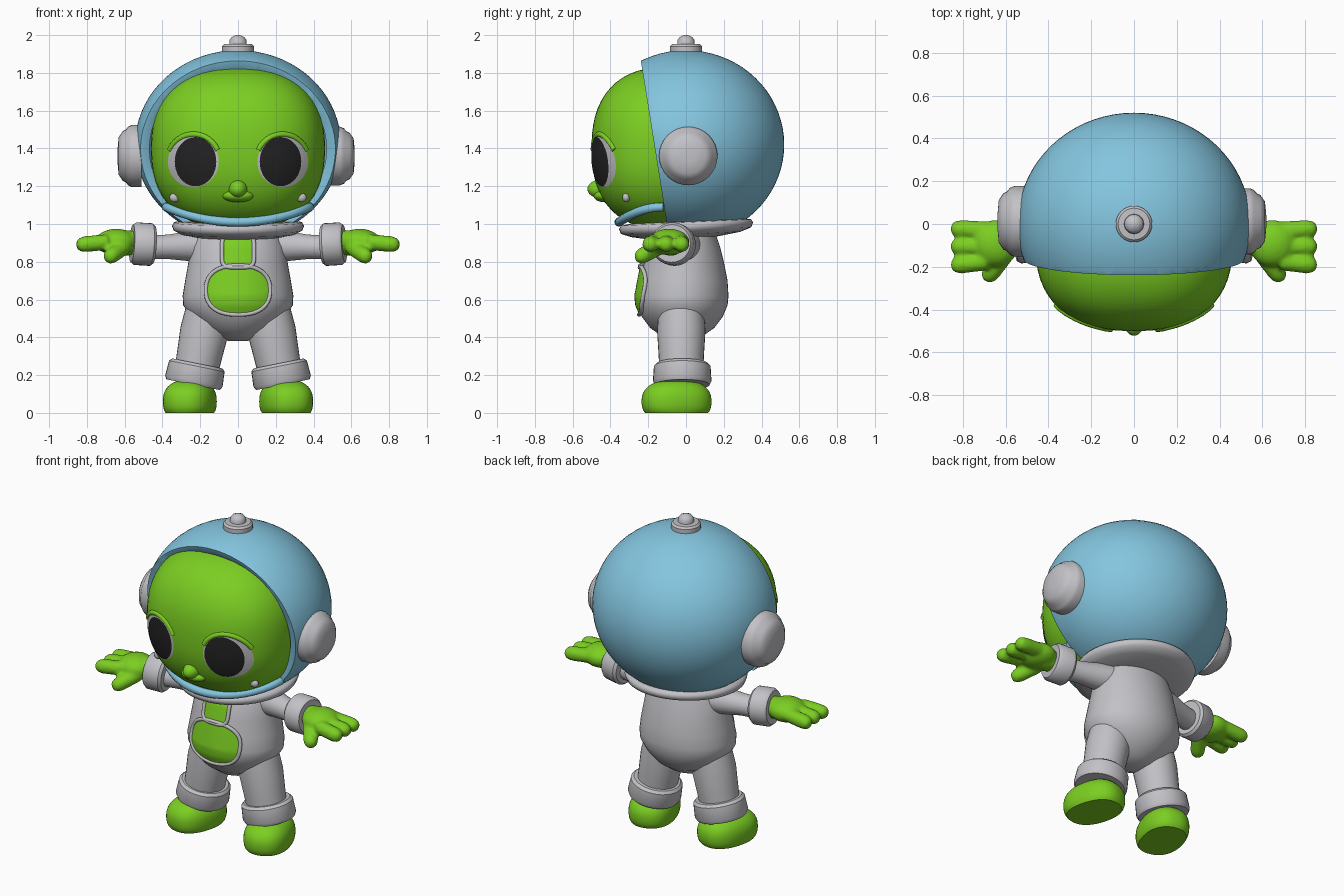
import bpy, bmesh, math
from mathutils import Vector, Matrix
from mathutils.bvhtree import BVHTree

old = bpy.data.objects.get("Cube")
if old:
    bpy.data.objects.remove(old, do_unlink=True)


def material(name, rgb):
    m = bpy.data.materials.new(name)
    m.use_nodes = True
    m.diffuse_color = (*rgb, 1)
    bsdf = next(n for n in m.node_tree.nodes if n.type == 'BSDF_PRINCIPLED')
    bsdf.inputs["Base Color"].default_value = (*rgb, 1)
    bsdf.inputs["Roughness"].default_value = 0.6
    return m


GREEN = material("skin_green", (0.2, 0.62, 0.016))
BLUE = material("helmet_blue", (0.23, 0.56, 0.74))
GREY = material("suit_grey", (0.54, 0.54, 0.57))
BLACK = material("pupil_black", (0.017, 0.017, 0.017))


# ---- helpers ----
def finish(obj, mat, mods=(), mirror=False, angle=40):
    """Link, add modifiers, convert to mesh and smooth."""
    bpy.context.collection.objects.link(obj)
    obj.data.materials.append(mat)
    for kind, props in list(mods) + ([('MIRROR', {})] if mirror else []):
        mod = obj.modifiers.new(kind.lower(), kind)
        for key, value in props.items():
            setattr(mod, key, value)
    bpy.ops.object.select_all(action='DESELECT')
    obj.select_set(True)
    bpy.context.view_layer.objects.active = obj
    bpy.ops.object.convert(target='MESH')
    bpy.ops.object.shade_smooth_by_angle(angle=math.radians(angle))
    return bpy.context.view_layer.objects.active


def part(name, bm, mat, mods=(), mirror=False, angle=40):
    bmesh.ops.recalc_face_normals(bm, faces=bm.faces)
    mesh = bpy.data.meshes.new(name)
    bm.to_mesh(mesh)
    bm.free()
    return finish(bpy.data.objects.new(name, mesh), mat, mods, mirror, angle)


def skin(bm, rings):
    """Bridge rings of points and cap both ends."""
    loops = [[bm.verts.new(p) for p in ring] for ring in rings]
    n = len(loops[0])
    for a, b in zip(loops, loops[1:]):
        for i in range(n):
            bm.faces.new((a[i], a[(i + 1) % n], b[(i + 1) % n], b[i]))
    bm.faces.new(loops[0])
    bm.faces.new(loops[-1])


def lathe(bm, base, axis, profile, seg=32):
    """Turned solid: profile of (distance along axis, radius)."""
    rot = Vector(axis).to_track_quat('Z', 'Y')
    skin(bm, [[Vector(base) + rot @ Vector((r * math.cos(k * math.tau / seg),
               r * math.sin(k * math.tau / seg), t)) for k in range(seg)]
              for t, r in profile])


def loft(bm, rows, tilt=0, seg=48):
    """Stacked ellipses: rows of (z, centre y, x radius, y radius)."""
    rings = []
    for z, cy, rx, ry in rows:
        ring = []
        for k in range(seg):
            a = k * math.tau / seg
            y = cy + ry * math.sin(a)
            ring.append((rx * math.cos(a), y, z + tilt * y))
        rings.append(ring)
    skin(bm, rings)


def blob(bm, centre, radii, power=2, turn=0, seg=48):
    """Rounded box or ellipsoid."""
    verts = bmesh.ops.create_uvsphere(bm, u_segments=seg, v_segments=seg // 2, radius=1)["verts"]
    rot = Matrix.Rotation(turn, 3, 'Z')
    for v in verts:
        s = sum(abs(c) ** power for c in v.co) ** (-1 / power)
        v.co = Vector(centre) + rot @ Vector([c * s * r for c, r in zip(v.co, radii)])


def tube(name, points, radius, mat, cyclic=False, mirror=False):
    curve = bpy.data.curves.new(name, 'CURVE')
    curve.dimensions = '3D'
    curve.bevel_depth, curve.bevel_resolution = radius, 3
    curve.use_fill_caps = True
    spline = curve.splines.new('POLY')
    spline.points.add(len(points) - 1)
    for p, co in zip(spline.points, points):
        p.co = (*co, 1)
    spline.use_cyclic_u = cyclic
    return finish(bpy.data.objects.new(name, curve), mat, mirror=mirror)


def surface(obj):
    bm = bmesh.new()
    bm.from_mesh(obj.data)
    tree = BVHTree.FromBMesh(bm)
    bm.free()

    def hit(x, z, lift=0.0):
        p = tree.ray_cast(Vector((x, -2, z)), Vector((0, 1, 0)))[0]
        return Vector((x, (p.y if p else 0) - lift, z))
    return hit


def patch(name, hit, cx, cz, rx, rz, mat, lift, power=2, mirror=False, seg=40):
    """Thin plate that follows the surface; returns its outline."""
    bm, rings = bmesh.new(), []
    for step in range(8, 0, -1):
        ring = []
        for k in range(seg):
            c, s = math.cos(k * math.tau / seg), math.sin(k * math.tau / seg)
            f = step / 8 * (abs(c) ** power + abs(s) ** power) ** (-1 / power)
            ring.append(hit(cx + rx * f * c, cz + rz * f * s, lift))
        rings.append(ring)
    skin(bm, rings)
    bm.faces.ensure_lookup_table()
    bm.faces.remove(bm.faces[-2])   # outer cap is not needed
    part(name, bm, mat, mirror=mirror)
    return rings[0]


# ---- head and face ----
bm = bmesh.new()
blob(bm, (0, -0.1, 1.4), (0.46, 0.4, 0.43), 2.4, seg=64)
face = surface(part("head", bm, GREEN))
patch("eye_whites", face, 0.237, 1.33, 0.135, 0.135, GREY, 0.004, mirror=True)
patch("pupils", face, 0.225, 1.33, 0.11, 0.13, BLACK, 0.009, mirror=True)
brow = [face(0.235 + 0.14 * math.cos(a), 1.33 + 0.145 * math.sin(a), -0.004)
        for a in [math.radians(25 + 10 * i) for i in range(14)]]
tube("brows", brow, 0.015, GREEN, mirror=True)
bm = bmesh.new()
blob(bm, (0, -0.45, 1.185), (0.05, 0.072, 0.05), seg=24)
blob(bm, (0, -0.43, 1.15), (0.085, 0.06, 0.035), seg=24)
part("nose", bm, GREEN)
bm = bmesh.new()
blob(bm, face(0.335, 1.14), (0.028, 0.02, 0.025), seg=16)
part("cheek_studs", bm, GREY, mirror=True)

# ---- helmet: open-fronted shell with chin bar ----
bm = bmesh.new()
blob(bm, (0, 0, 1.42), (0.545, 0.52, 0.5), seg=72)
cut_at, cut_normal = Vector((0, -0.165, 1.4)), Vector((0, 1, 0.16))
bmesh.ops.bisect_plane(bm, geom=bm.verts[:] + bm.edges[:] + bm.faces[:],
                       plane_co=cut_at, plane_no=cut_normal, clear_inner=True)
part("helmet", bm, BLUE, [
    ('SOLIDIFY', {"thickness": 0.05, "offset": -1}),
    ('BEVEL', {"width": 0.014, "segments": 3, "limit_method": 'ANGLE', "angle_limit": 0.8})])
arc = [math.pi * i / 30 for i in range(31)]
tube("chin_bar", [(0.38 * math.cos(a), -0.12 - 0.235 * math.sin(a),
                   1.01 + 0.08 * math.cos(a) ** 2) for a in arc], 0.024, BLUE)

# ---- helmet fittings ----
for name, side, x, size in (("left_ear_cap", 1, 0.49, 0.155), ("right_ear_cap", -1, 0.51, 0.165)):
    bm = bmesh.new()
    lathe(bm, (side * x, 0.012, 1.36), (side, 0, 0),
          [(0, size), (0.05, size), (0.07, size * 0.95), (0.085, size * 0.84),
           (0.1, size * 0.8), (0.122, size * 0.6), (0.128, size * 0.2)])
    part(name, bm, GREY)
bm = bmesh.new()
lathe(bm, (0, 0, 1.89), (0, 0, 1),
      [(0, 0.085), (0.05, 0.085), (0.062, 0.074), (0.064, 0.046),
       (0.085, 0.044), (0.1, 0.033), (0.11, 0.01)])
part("top_knob", bm, GREY)
bm = bmesh.new()
loft(bm, [(0.925, -0.01, 0.2, 0.17), (0.945, 0, 0.3, 0.29), (0.965, 0, 0.34, 0.345),
          (0.99, 0, 0.35, 0.355), (1.008, 0, 0.34, 0.345), (1.015, 0, 0.3, 0.3)], 0.05)
part("collar", bm, GREY, angle=60)

# ---- torso ----
bm = bmesh.new()
loft(bm, [(0.38, -0.02, 0.05, 0.05), (0.4, -0.02, 0.11, 0.1), (0.45, -0.02, 0.19, 0.17),
          (0.51, -0.02, 0.25, 0.215), (0.57, -0.02, 0.29, 0.24), (0.62, -0.02, 0.293, 0.245),
          (0.7, -0.015, 0.28, 0.235), (0.8, -0.015, 0.262, 0.215), (0.88, -0.015, 0.25, 0.195),
          (0.94, -0.01, 0.225, 0.17), (0.99, 0, 0.2, 0.15)])
chest = surface(part("torso", bm, GREY, angle=60))
for name, z, rx, rz, power in (("belly_panel", 0.65, 0.17, 0.13, 2.4),
                               ("neck_panel", 0.855, 0.085, 0.085, 5)):
    edge = patch(name, chest, 0, z, rx, rz, GREEN, 0.009, power)
    tube(name + "_rim", edge, 0.011, GREY, cyclic=True)

# ---- arms, mirrored ----
arm_axis = Vector((1, -0.2, -0.03))
bm = bmesh.new()
lathe(bm, (0.17, 0, 0.885), arm_axis, [(0, 0.085), (0.1, 0.078), (0.2, 0.065), (0.32, 0.062)])
part("arms", bm, GREY, mirror=True)
bm = bmesh.new()
lathe(bm, (0.445, -0.058, 0.89), Vector((1, -0.15, 0.06)),
      [(0, 0.06), (0.0, 0.1), (0.015, 0.113), (0.1, 0.113), (0.118, 0.1), (0.118, 0.06)])
part("arm_cuffs", bm, GREY, mirror=True)

finger = [(0, 0.042), (0.12, 0.043), (0.15, 0.036), (0.167, 0.018)]
bm = bmesh.new()
lathe(bm, (0.5, -0.07, 0.9), (1, -0.1, 0), [(0, 0.06), (0.12, 0.07)])
blob(bm, (0.645, -0.09, 0.905), (0.11, 0.11, 0.07), seg=24)
for y, fan in ((-0.03, 0.05), (-0.105, 0), (-0.175, -0.12)):
    lathe(bm, (0.69, y, 0.905), (1, fan, -0.1), finger, 16)
lathe(bm, (0.6, -0.14, 0.88), (0.62, -0.8, -0.42), finger, 16)
part("hands", bm, GREEN, [('REMESH', {"mode": 'VOXEL', "voxel_size": 0.011}),
                          ('SMOOTH', {"iterations": 5})], True, 80)

# ---- legs, mirrored ----
leg_axis = Vector((0.2, 0, -1))
bm = bmesh.new()
lathe(bm, (0.155, -0.025, 0.55), leg_axis, [(0, 0.12), (0.12, 0.128), (0.25, 0.12), (0.36, 0.115)])
part("legs", bm, GREY, mirror=True)
bm = bmesh.new()
lathe(bm, (0.215, -0.02, 0.262), leg_axis,
      [(0, 0.1), (0, 0.135), (0.015, 0.15), (0.095, 0.155), (0.115, 0.145), (0.115, 0.1)])
part("leg_cuffs", bm, GREY, mirror=True)

# ---- feet, flattened on the ground ----
bm = bmesh.new()
blob(bm, (0.255, -0.05, 0.06), (0.135, 0.185, 0.118), 2.4, math.radians(14))
for v in bm.verts:
    v.co.z = max(v.co.z, 0)
part("feet", bm, GREEN, mirror=True)
